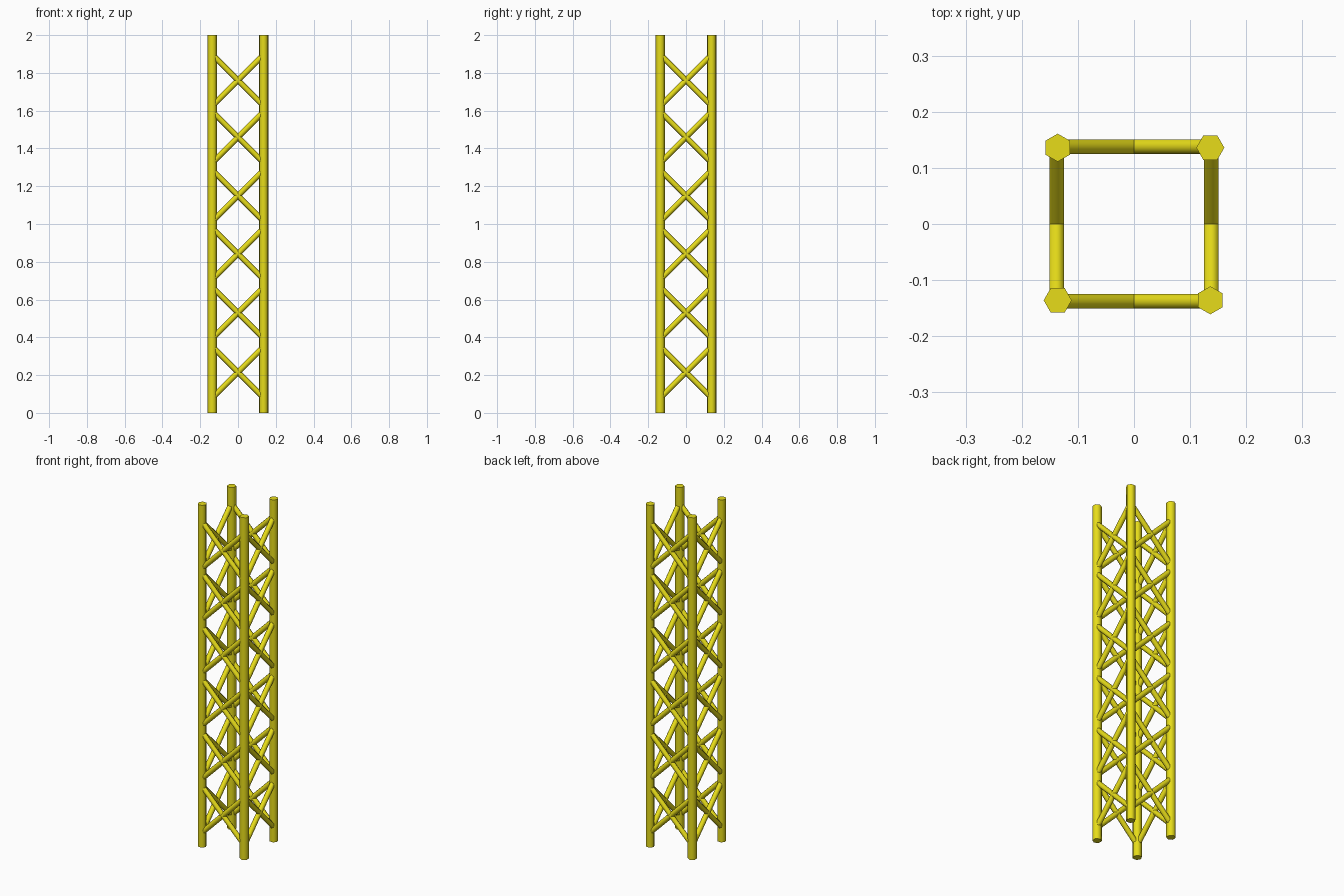
import bpy, bmesh, math
from mathutils import Vector, Matrix

if "Cube" in bpy.data.objects:
    bpy.data.objects.remove(bpy.data.objects["Cube"])

yellow = bpy.data.materials.new("yellow_paint")
yellow.diffuse_color = (0.80, 0.72, 0.01, 1)
yellow.use_nodes = True
yellow.node_tree.nodes["Principled BSDF"].inputs["Base Color"].default_value = yellow.diffuse_color


def tube(name, a, b, radius, twist=0.0):
    """Six-sided tube running from a to b."""
    a, b = Vector(a), Vector(b)
    axis = b - a
    rot = axis.to_track_quat('Z', 'Y').to_matrix().to_4x4()
    bm = bmesh.new()
    bmesh.ops.create_cone(bm, cap_ends=True, segments=6, radius1=radius,
                          radius2=radius, depth=axis.length,
                          matrix=Matrix.Rotation(twist, 4, 'Z'))
    bm.transform(Matrix.Translation((a + b) / 2) @ rot)
    mesh = bpy.data.meshes.new(name)
    bm.to_mesh(mesh)
    bm.free()
    mesh.materials.append(yellow)
    obj = bpy.data.objects.new(name, mesh)
    bpy.context.collection.objects.link(obj)
    # round the sides, keep the end caps sharp
    bpy.ops.object.select_all(action='DESELECT')
    obj.select_set(True)
    bpy.context.view_layer.objects.active = obj
    bpy.ops.object.shade_smooth_by_angle(angle=math.radians(65))
    return obj


HEIGHT = 2.0
POST = 0.136           # post distance from the centre lines
FACE = 0.138           # brace plane distance from the centre
REACH = 0.125          # half width of a brace
CROSSINGS = [0.215, 0.53, 0.842, 1.15, 1.46, 1.76]

# One side of the tower, turned four times about the vertical axis
for side in range(4):
    turn = Matrix.Rotation(side * math.pi / 2, 4, 'Z')

    # corner post (front left before turning, a point towards x)
    post = tube("corner_post", (-POST, -POST, 0), (-POST, -POST, HEIGHT),
                0.025, math.pi / 2)
    post.data.transform(turn)

    # crossed diagonal braces
    for z in CROSSINGS:
        for s in (-1, 1):
            brace = tube("diagonal_brace", (-REACH, -FACE, z - s * REACH),
                         (REACH, -FACE, z + s * REACH), 0.0148)
            brace.data.transform(turn)
